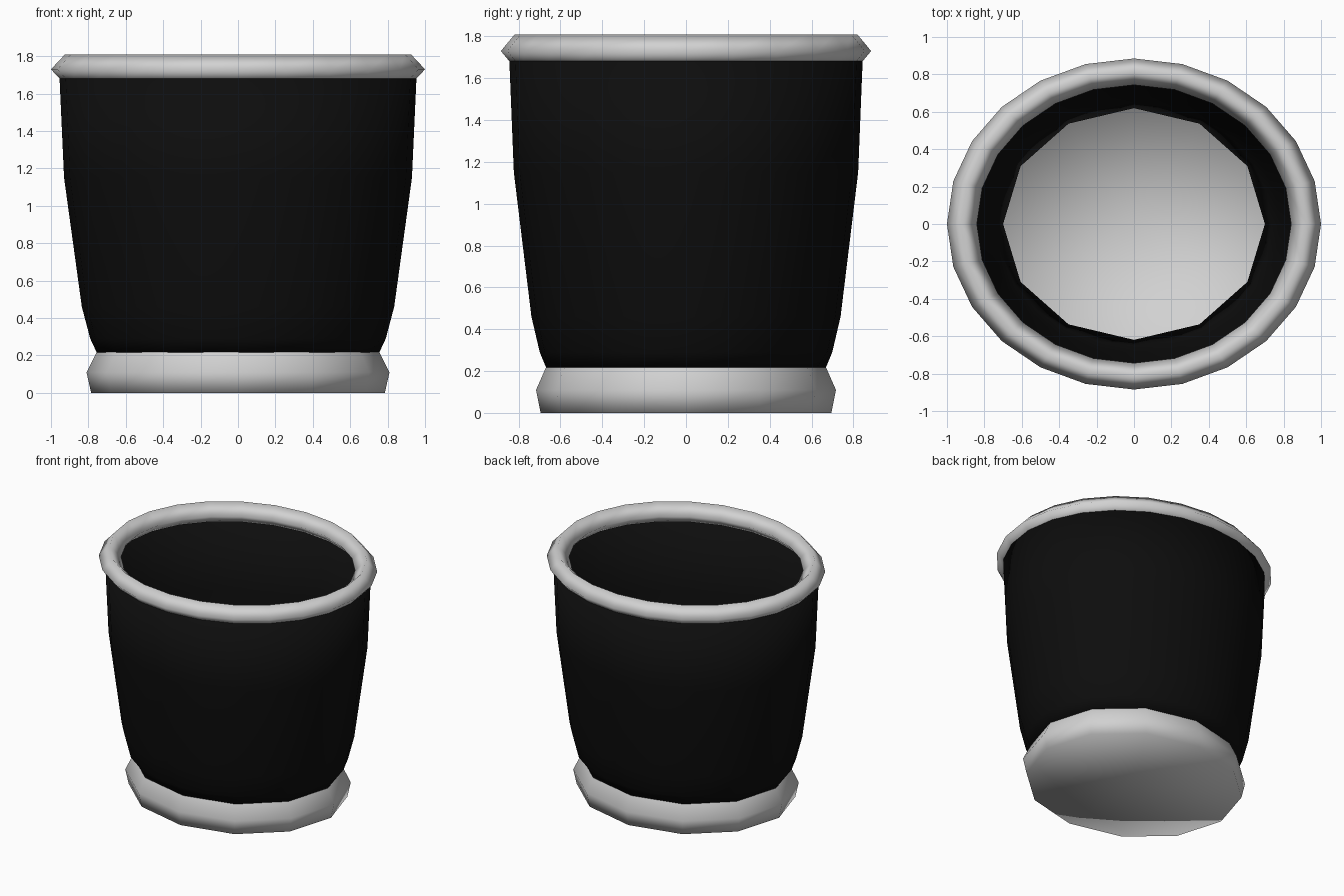
import bpy, bmesh, math

if "Cube" in bpy.data.objects:
    bpy.data.objects.remove(bpy.data.objects["Cube"])

DEPTH = 0.885   # the pot is an oval, shallower front to back


def material(name, value):
    m = bpy.data.materials.new(name)
    m.diffuse_color = (value, value, value, 1)
    m.use_nodes = True
    m.node_tree.nodes["Principled BSDF"].inputs["Base Color"].default_value = m.diffuse_color
    return m


black = material("black glaze", 0.004)
grey = material("light grey", 0.64)


def lathe(name, profile, sides, mat, closed=False, coarse=()):
    """Spin (radius, height) points into an oval shell.
    Rings listed in coarse follow a polygon with half as many sides."""
    bm = bmesh.new()
    rings = []
    for k, (r, z) in enumerate(profile):
        if r == 0:
            rings.append([bm.verts.new((0, 0, z))] * sides)
            continue
        ring = []
        for i in range(sides):
            a = 2 * math.pi * i / sides
            q = r * math.cos(2 * math.pi / sides) if k in coarse and i % 2 else r
            ring.append(bm.verts.new((q * math.cos(a), q * math.sin(a) * DEPTH, z)))
        rings.append(ring)
    pairs = list(zip(rings, rings[1:]))
    if closed:
        pairs.append((rings[-1], rings[0]))
    for a, b in pairs:
        for i in range(sides):
            j = (i + 1) % sides
            bm.faces.new(dict.fromkeys((a[i], a[j], b[j], b[i])))
    for f in bm.faces:
        f.smooth = True
    mesh = bpy.data.meshes.new(name)
    bm.to_mesh(mesh)
    bm.free()
    mesh.materials.append(mat)
    obj = bpy.data.objects.new(name, mesh)
    bpy.context.collection.objects.link(obj)
    return obj


# Foot with a thin floor, from the floor centre out and up to the wall
lathe("foot", [(0, 0), (0.785, 0), (0.81, 0.11), (0.755, 0.22)], 12, grey)

# Double-sided wall: up the outside, down the inside
outer = [(0.755, 0.215), (0.79, 0.29), (0.835, 0.46), (0.93, 1.15), (0.955, 1.70)]
inner = [(r - 0.055, z) for r, z in reversed(outer)]
lathe("wall", outer + inner, 24, black, closed=True, coarse=(0, 9))

# Rolled rim with a diamond section
lathe("rim", [(0.92, 1.645), (1.0, 1.73), (0.925, 1.81), (0.84, 1.73)], 24, grey, closed=True)
